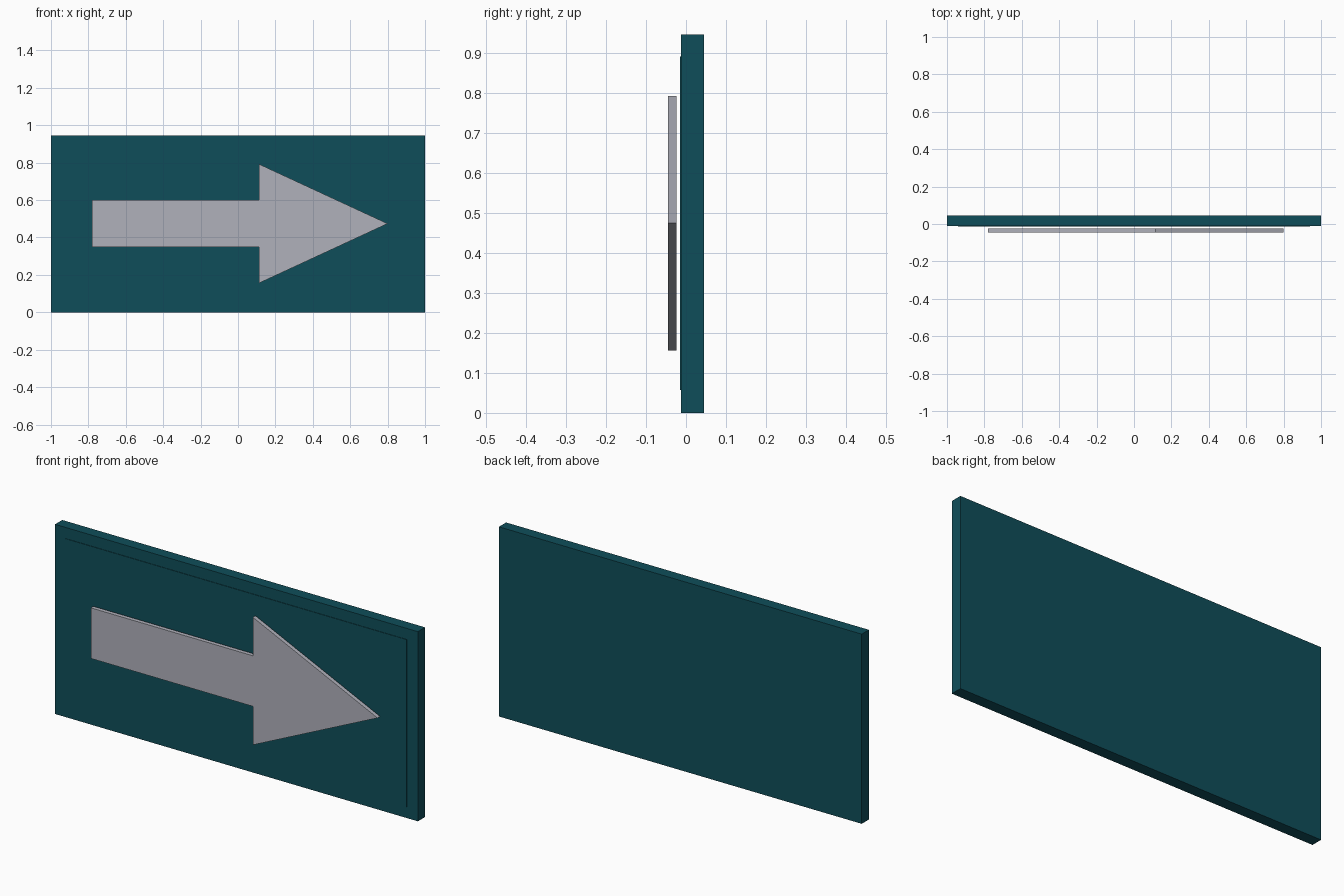
import bpy
import bmesh

if "Cube" in bpy.data.objects:
    bpy.data.objects.remove(bpy.data.objects["Cube"])


def material(name, rgb):
    mat = bpy.data.materials.new(name)
    mat.diffuse_color = (*rgb, 1.0)
    mat.use_nodes = True
    mat.node_tree.nodes["Principled BSDF"].inputs["Base Color"].default_value = mat.diffuse_color
    return mat


def slab(name, outline, y_front, y_back, mat):
    """Extrude an x-z outline from y_front to y_back."""
    bm = bmesh.new()
    face = bm.faces.new([bm.verts.new((x, y_front, z)) for x, z in outline])
    result = bmesh.ops.extrude_face_region(bm, geom=[face], use_keep_orig=True)
    moved = [g for g in result["geom"] if isinstance(g, bmesh.types.BMVert)]
    bmesh.ops.translate(bm, verts=moved, vec=(0, y_back - y_front, 0))
    bmesh.ops.recalc_face_normals(bm, faces=bm.faces[:])
    mesh = bpy.data.meshes.new(name)
    bm.to_mesh(mesh)
    bm.free()
    mesh.materials.append(mat)
    obj = bpy.data.objects.new(name, mesh)
    bpy.context.collection.objects.link(obj)
    return obj


def rectangle(half_width, z0, z1):
    return [(-half_width, z0), (half_width, z0), (half_width, z1), (-half_width, z1)]


teal = material("dark teal", (0.0048, 0.076, 0.102))
grey = material("light grey", (0.434, 0.440, 0.497))

# Sign board
slab("sign_board", rectangle(1.0, 0.0, 0.945), -0.012, 0.0445, teal)

# Slightly raised front panel
slab("front_panel", rectangle(0.94, 0.057, 0.89), -0.0145, -0.012, teal)

# Arrow: lower half outline mirrored about its centre line
mid = 0.474
lower = [(-0.78, -0.126), (0.113, -0.126), (0.113, -0.318)]
outline = [(x, mid + z) for x, z in lower]
outline += [(0.80, mid)]
outline += [(x, mid - z) for x, z in reversed(lower)]
slab("arrow", outline, -0.0445, -0.024, grey)
